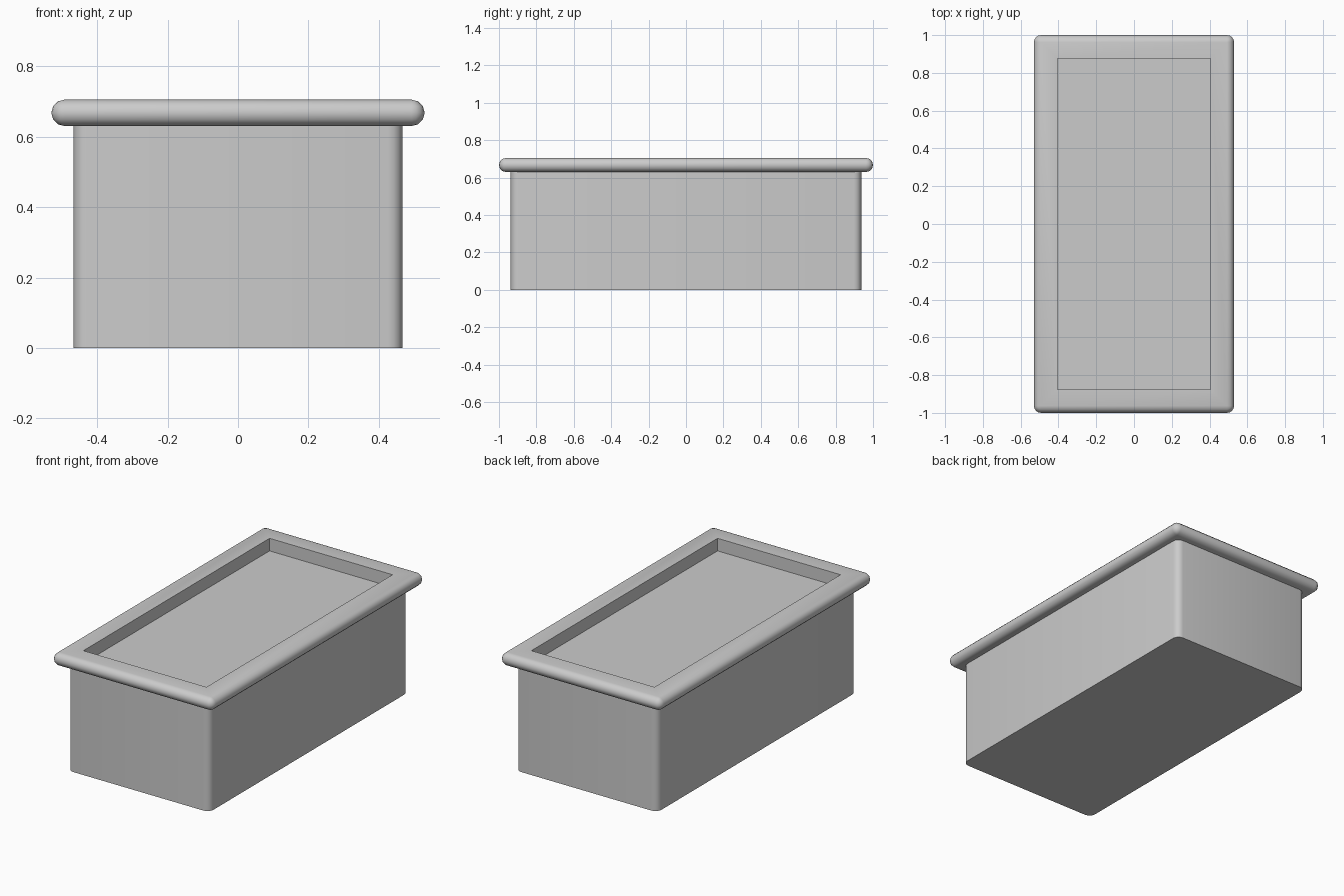
import bpy, bmesh, math

if "Cube" in bpy.data.objects:
    bpy.data.objects.remove(bpy.data.objects["Cube"])

SEG = 4  # steps per rounded corner


def rounded_loop(bm, hx, hy, r, z):
    """Ring of verts around a rounded rectangle with half sizes hx, hy."""
    ring = []
    for q, (sx, sy) in enumerate([(1, 1), (-1, 1), (-1, -1), (1, -1)]):
        for i in range(SEG + 1):
            a = math.pi / 2 * (q + i / SEG)
            ring.append(bm.verts.new((sx * (hx - r) + r * math.cos(a),
                                      sy * (hy - r) + r * math.sin(a), z)))
    return ring


def skin(name, sections, closed):
    """Join rounded rectangles in order; closed makes a frame, else cap both ends."""
    bm = bmesh.new()
    rings = [rounded_loop(bm, *s) for s in sections]
    pairs = list(zip(rings, rings[1:]))
    if closed:
        pairs.append((rings[-1], rings[0]))
    else:
        bm.faces.new(rings[0])
        bm.faces.new(rings[-1])
    for a, b in pairs:
        n = len(a)
        for i in range(n):
            j = (i + 1) % n
            bm.faces.new((a[i], a[j], b[j], b[i]))
    bmesh.ops.remove_doubles(bm, verts=bm.verts, dist=1e-4)
    bmesh.ops.recalc_face_normals(bm, faces=bm.faces)
    me = bpy.data.meshes.new(name)
    bm.to_mesh(me)
    bm.free()
    ob = bpy.data.objects.new(name, me)
    bpy.context.collection.objects.link(ob)
    bpy.ops.object.select_all(action='DESELECT')
    ob.select_set(True)
    bpy.context.view_layer.objects.active = ob
    bpy.ops.object.shade_smooth_by_angle(angle=math.radians(35))
    return ob


# Box body, its top forms the recessed floor
skin("box_body", [(0.467, 0.937, 0.04, 0), (0.467, 0.937, 0.04, 0.63)], False)

# Overhanging rim: half-round outer edge, straight inner wall
R, ZC = 0.0375, 0.6675
rim = []
for k in range(7):
    t = math.radians(-90 + 30 * k)
    d = R * math.cos(t)
    rim.append((0.53 - R + d, 1 - R + d, d, ZC + R * math.sin(t)))
rim += [(0.405, 0.875, 0, ZC + R), (0.405, 0.875, 0, ZC - R)]
skin("rim", rim, True)
